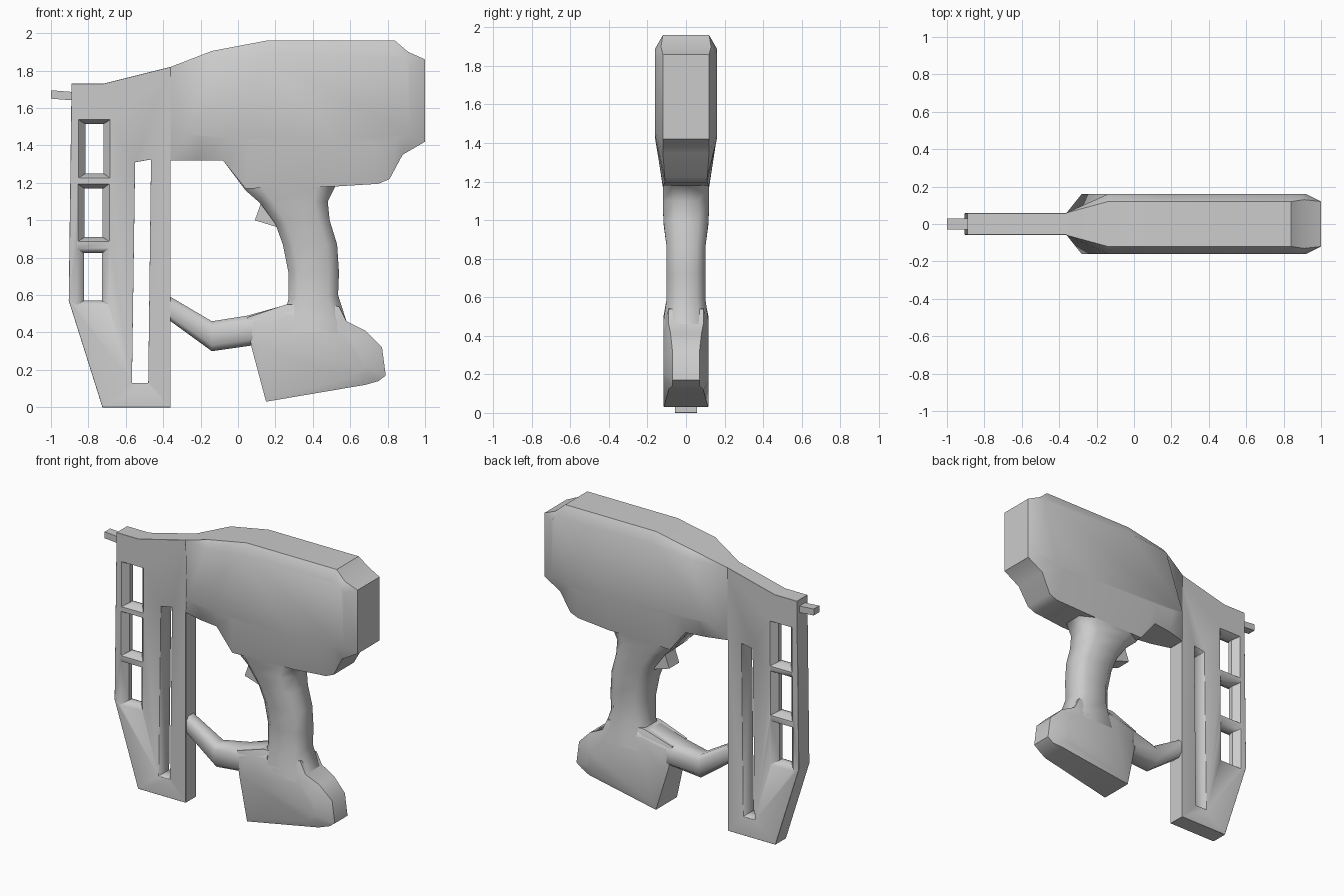
import bpy, bmesh

if "Cube" in bpy.data.objects:
    bpy.data.objects.remove(bpy.data.objects["Cube"])


def finish(name, bm, angle=0.7):
    bmesh.ops.remove_doubles(bm, verts=bm.verts, dist=0.0005)
    bmesh.ops.recalc_face_normals(bm, faces=bm.faces)
    me = bpy.data.meshes.new(name)
    bm.to_mesh(me)
    bm.free()
    ob = bpy.data.objects.new(name, me)
    bpy.context.collection.objects.link(ob)
    bpy.ops.object.select_all(action='DESELECT')
    ob.select_set(True)
    bpy.context.view_layer.objects.active = ob
    bpy.ops.object.shade_smooth_by_angle(angle=angle)
    return ob


def skin(name, rings, angle=0.7):
    """Join equal-length rings of 3D points and cap both ends."""
    bm = bmesh.new()
    vs = [[bm.verts.new(p) for p in r] for r in rings]
    n = len(vs[0])
    for a, b in zip(vs, vs[1:]):
        for i in range(n):
            j = (i + 1) % n
            bm.faces.new((a[i], a[j], b[j], b[i]))
    bm.faces.new(vs[0])
    bm.faces.new(vs[-1])
    return finish(name, bm, angle)


def slab(name, outer, inner, h, angle=0.7):
    """Mirrored side profile: outer (x, z, half width), flat side face inner (x, z) at h."""
    return skin(name, [[(x, -h, z) for x, z in inner],
                       [(x, -w, z) for x, z, w in outer],
                       [(x, w, z) for x, z, w in outer],
                       [(x, h, z) for x, z in inner]], angle)


def plate(name, pts, h):
    return skin(name, [[(x, s * h, z) for x, z in pts] for s in (-1, 1)])


def loft(name, spans, angle=0.9):
    """Octagonal sections across spans (ax, az, bx, bz, half width)."""
    sec = [(0, .55), (.2, 1), (.8, 1), (1, .55), (1, -.55), (.8, -1), (.2, -1), (0, -.55)]
    return skin(name, [[(ax + (bx - ax) * t, y * w, az + (bz - az) * t) for t, y in sec]
                       for ax, az, bx, bz, w in spans], angle)


# motor housing with flared neck
slab("motor_housing",
     [(-.36, 1.82, .06), (-.14, 1.905, .12), (.15, 1.96, .12), (.84, 1.96, .12),
      (.91, 1.90, .13), (1, 1.86, .12), (1, 1.42, .12), (.88, 1.35, .12),
      (.81, 1.22, .11), (.75, 1.195, .11), (.51, 1.18, .12), (.04, 1.17, .12),
      (-.08, 1.32, .12), (-.22, 1.32, .10), (-.36, 1.32, .06)],
     [(-.14, 1.86), (-.14, 1.86), (.15, 1.89), (.84, 1.89),
      (.90, 1.87), (.92, 1.83), (.92, 1.46), (.86, 1.44),
      (.79, 1.42), (.73, 1.42), (.51, 1.43), (.06, 1.43),
      (-.06, 1.44), (-.20, 1.45), (-.28, 1.46)], .16)

# handle, widening into the housing and the battery foot
loft("handle", [(-.08, 1.32, .78, 1.28, .12), (.04, 1.16, .52, 1.18, .12),
                (.12, 1.09, .48, 1.10, .12), (.20, .98, .49, 1.0, .117),
                (.24, .87, .53, .87, .102), (.27, .72, .54, .72, .10),
                (.27, .58, .535, .60, .10), (.25, .50, .58, .46, .118),
                (.20, .40, .62, .40, .118)])

# trigger
plate("trigger", [(.13, 1.12), (.115, 1.07), (.09, 1.0), (.22, .96), (.28, 1.10)], .055)

# battery foot
slab("battery_foot",
     [(.05, .48, .08), (.26, .55, .09), (.54, .54, .09), (.58, .46, .09), (.68, .41, .08),
      (.77, .32, .07), (.79, .17, .07), (.75, .14, .07), (.68, .12, .09),
      (.15, .03, .115), (.07, .33, .09)],
     [(.12, .43), (.26, .47), (.50, .46), (.54, .41), (.61, .36),
      (.66, .30), (.68, .21), (.66, .18), (.62, .16),
      (.17, .06), (.11, .33)], .118)

# arm joining the foot to the magazine
loft("lower_arm", [(-.42, .62, -.42, .48, .05), (-.36, .59, -.36, .46, .05),
                   (-.14, .46, -.14, .30, .065), (.05, .49, .07, .33, .095),
                   (.30, .56, .30, .33, .11)])

# magazine and nose plate, cut by a long slot and three splayed windows
mag = plate("magazine", [(-.89, 1.73), (-.72, 1.73), (-.36, 1.82), (-.33, 1.82), (-.33, 1.32),
                         (-.36, 1.32), (-.36, 0), (-.725, 0), (-.905, .57)], .058)
cutters = [plate("slot_cutter", [(-.55, 1.31), (-.465, 1.325), (-.48, .13), (-.567, .13)], .1)]
for x, z0, z1 in ((-.768, 1.25, 1.515), (-.772, .91, 1.17), (-.776, .57, .825)):
    win, splay = [], []
    for sx, z, sz in ((-1, z0, -1), (1, z0, -1), (1, z1, 1), (-1, z1, 1)):
        win.append((x + sx * .048, z, .015))
        splay.append((x + sx * .095, z + sz * .03))
    cutters.append(slab("window_cutter", win, splay, .07))
for c in cutters:
    c.hide_render = True
    c.hide_set(True)
    m = mag.modifiers.new("cut", 'BOOLEAN')
    m.operation = 'DIFFERENCE'
    m.solver = 'EXACT'
    m.object = c
bev = mag.modifiers.new("soft_edges", 'BEVEL')
bev.width = .012
bev.segments = 1
bev.limit_method = 'ANGLE'
bev.angle_limit = 1.2

# nose tip
plate("nose_tip", [(-1, 1.695), (-.87, 1.685), (-.87, 1.64), (-1, 1.65)], .03)
